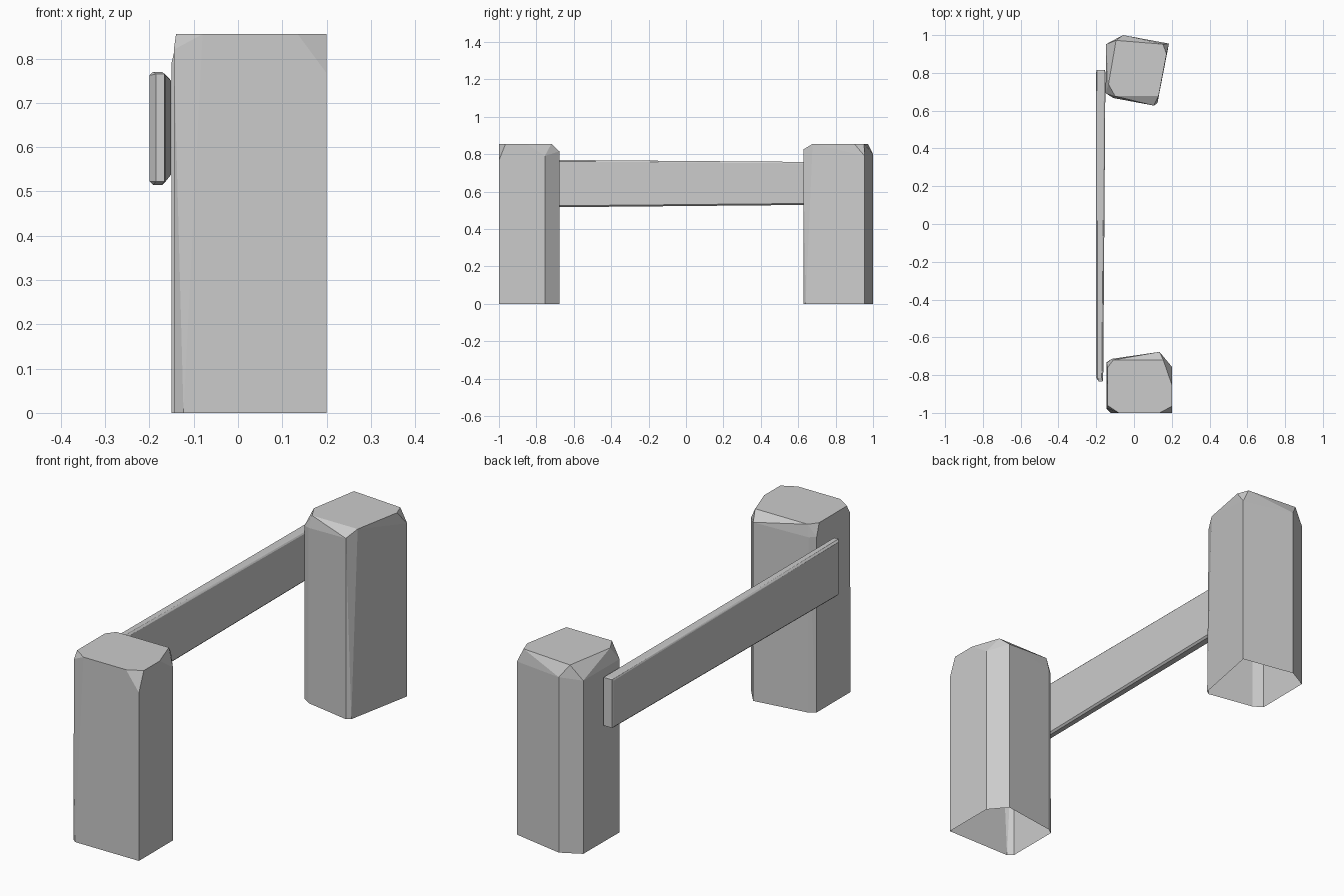
import bpy, bmesh, math
from mathutils import Vector

if "Cube" in bpy.data.objects:
    bpy.data.objects.remove(bpy.data.objects["Cube"])


def chiselled(name, base, shoulder, top, height=None, open_base=True):
    """Rough-hewn block: convex skin over base, shoulder and top outlines."""
    pts = list(base) + list(shoulder) + list(top)
    bm = bmesh.new()
    for p in pts:
        bm.verts.new(p)
    bmesh.ops.convex_hull(bm, input=bm.verts[:])
    loose = [v for v in bm.verts if not v.link_faces]
    bmesh.ops.delete(bm, geom=loose, context='VERTS')
    bmesh.ops.dissolve_limit(bm, angle_limit=math.radians(2),
                             verts=bm.verts[:], edges=bm.edges[:])
    bmesh.ops.recalc_face_normals(bm, faces=bm.faces[:])
    if open_base:
        under = [f for f in bm.faces if f.normal.z < -0.9]
        bmesh.ops.delete(bm, geom=under, context='FACES_ONLY')
    mesh = bpy.data.meshes.new(name)
    bm.to_mesh(mesh)
    bm.free()
    obj = bpy.data.objects.new(name, mesh)
    bpy.context.collection.objects.link(obj)
    return obj


def level(z, outline):
    return [(x, y, z) for x, y in outline]


H = 0.855

# Front post: chamfered corners, bottom left open
chiselled(
    "front_post",
    level(0, [(-0.123, -1), (0.2, -1), (0.2, -0.755), (0.135, -0.677),
              (-0.118, -0.714), (-0.145, -0.732), (-0.145, -0.98)]),
    [(0.2, -1, 0.767), (0.2, -0.755, 0.79), (0.135, -0.677, 0.815),
     (-0.118, -0.714, 0.80), (-0.145, -0.735, 0.80), (-0.145, -0.975, 0.82)],
    level(H, [(-0.08, -1), (0.135, -1), (0.2, -0.965), (0.2, -0.85),
              (0.155, -0.72), (-0.11, -0.72), (-0.14, -0.76), (-0.14, -0.96)]))

# Back post: slightly turned, bottom left open
chiselled(
    "back_post",
    level(0, [(-0.11, 0.667), (0.105, 0.627), (0.124, 0.64), (0.185, 0.955),
              (-0.058, 1.0), (-0.148, 0.952), (-0.15, 0.693)]),
    [(-0.11, 0.667, 0.80), (0.105, 0.627, 0.825), (0.185, 0.955, 0.79),
     (-0.058, 1.0, 0.80), (-0.148, 0.952, 0.79), (-0.15, 0.693, 0.79)],
    level(H, [(-0.10, 0.677), (0.13, 0.677), (0.172, 0.90), (0.153, 0.952),
              (-0.095, 0.972), (-0.135, 0.74)]))


def plank_ring(y, x0, x1, z0, z1, cut=0.0):
    """Rectangular section with optional clipped corners."""
    return [(x, y, z) for x, z in (
        (x0 + cut, z0), (x1 - cut, z0), (x1, z0 + cut), (x1, z1 - cut),
        (x1 - cut, z1), (x0 + cut, z1), (x0, z1 - cut), (x0, z0 + cut))]


# Tapering rail with worn ends
chiselled(
    "rail",
    plank_ring(-0.835, -0.185, -0.166, 0.523, 0.765),
    plank_ring(-0.815, -0.2, -0.163, 0.515, 0.77, 0.008)
    + plank_ring(0.805, -0.2, -0.151, 0.53, 0.757, 0.008),
    plank_ring(0.815, -0.197, -0.155, 0.535, 0.755),
    open_base=False)
